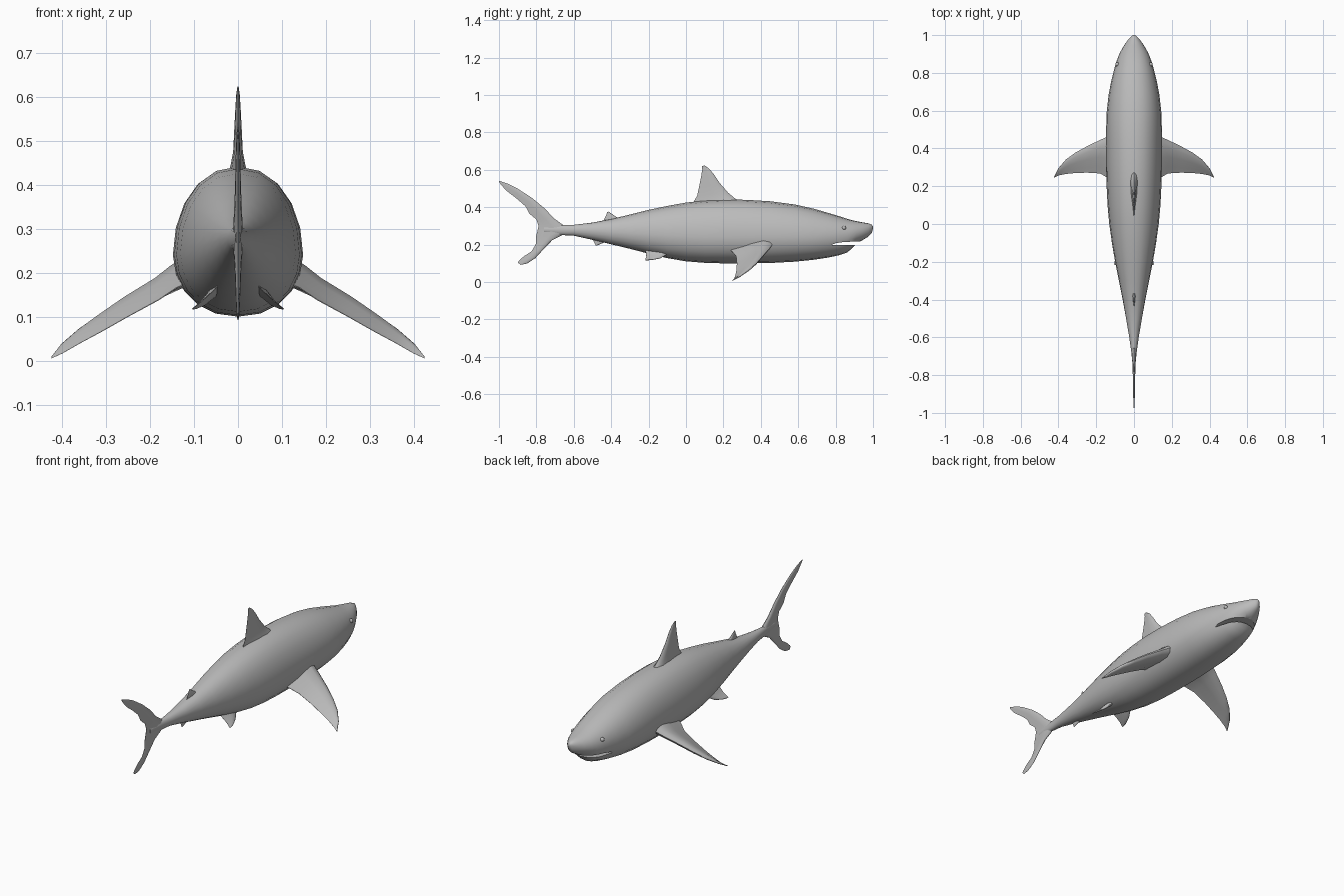
import bpy, math
from mathutils import Vector

if "Cube" in bpy.data.objects:
    bpy.data.objects.remove(bpy.data.objects["Cube"])

grey = bpy.data.materials.new("shark_grey")
grey.diffuse_color = (0.5, 0.5, 0.5, 1)
grey.use_nodes = True
grey.node_tree.nodes["Principled BSDF"].inputs["Base Color"].default_value = grey.diffuse_color


def make(name, verts, faces, angle=40):
    """Create a smooth shaded mesh object with outward normals."""
    me = bpy.data.meshes.new(name)
    me.from_pydata(verts, [], faces)
    ob = bpy.data.objects.new(name, me)
    bpy.context.collection.objects.link(ob)
    me.materials.append(grey)
    bpy.ops.object.select_all(action='DESELECT')
    ob.select_set(True)
    bpy.context.view_layer.objects.active = ob
    bpy.ops.object.mode_set(mode='EDIT')
    bpy.ops.mesh.select_all(action='SELECT')
    bpy.ops.mesh.normals_make_consistent(inside=False)
    bpy.ops.object.mode_set(mode='OBJECT')
    bpy.ops.object.shade_smooth_by_angle(angle=math.radians(angle))
    return ob


def loft(name, rings, angle=40):
    """Skin a list of equal closed rings and cap both ends."""
    n = len(rings[0])
    verts = [p for r in rings for p in r]
    faces = [(i * n + j, i * n + (j + 1) % n, (i + 1) * n + (j + 1) % n, (i + 1) * n + j)
             for i in range(len(rings) - 1) for j in range(n)]
    faces += [tuple(range(n)), tuple(range(len(verts) - n, len(verts)))]
    return make(name, verts, faces, angle)


def fin(name, sections, mirror=False):
    """Loft thin foil sections: (leading point, trailing point, thickness)."""
    foil = [(0, 0), (.06, .6), (.22, 1), (.5, .8), (.8, .3), (1, .04),
            (1, -.04), (.8, -.3), (.5, -.8), (.22, -1), (.06, -.6)]
    root, tip = sections[0], sections[-1]
    span = (Vector(tip[0]) + Vector(tip[1])) - (Vector(root[0]) + Vector(root[1]))
    rings = []
    for lead, trail, thick in sections:
        a, b = Vector(lead), Vector(trail)
        side = (b - a).cross(span).normalized() * thick / 2
        rings.append([a.lerp(b, t) + side * s for t, s in foil])
    ob = loft(name, rings, 60)
    if mirror:
        ob.modifiers.new("mirror", 'MIRROR')
    return ob


def flat(lead, trail, thick):
    """Fin section lying in the centre plane, points given as (y, z)."""
    return ((0, *lead), (0, *trail), thick)


# Body: y, half width, bottom z, widest z, top z
stations = [
    (-.76, .006, .265, .28, .295), (-.68, .014, .252, .278, .304), (-.60, .025, .248, .278, .306),
    (-.50, .042, .226, .275, .318), (-.40, .060, .202, .268, .337), (-.30, .080, .178, .262, .361),
    (-.20, .100, .152, .256, .386), (-.10, .117, .128, .25, .407), (0, .131, .111, .245, .425),
    (.10, .140, .103, .24, .436), (.20, .145, .100, .24, .441), (.32, .148, .100, .24, .440),
    (.45, .148, .102, .24, .432), (.58, .146, .109, .24, .415), (.68, .135, .119, .24, .393),
    (.76, .120, .131, .245, .370), (.82, .105, .144, .25, .352), (.86, .093, .157, .253, .339),
    (.885, .084, .178, .258, .332), (.91, .073, .205, .263, .326), (.945, .053, .225, .27, .319),
    (.975, .032, .243, .28, .314), (.993, .015, .262, .288, .307), (1.0, .004, .285, .291, .298)]
SIDES = 20
rings = []
for y, w, lo, mid, hi in stations:
    ring = []
    for k in range(SIDES):
        a = 2 * math.pi * k / SIDES
        c, s = math.cos(a), math.sin(a)
        x = w * math.copysign(abs(c) ** .92, c)
        h = (hi - mid) if s > 0 else (mid - lo)
        ring.append((x, y, mid + h * s))
    rings.append(ring)
body = loft("body", rings)

# Mouth: a thin curved wedge cut through the front of the head
slit = [(.775, .197), (.80, .208), (.84, .214), (.93, .218), (.93, .200), (.84, .197)]
cutter = loft("mouth_cutter", [[(x, y, z) for y, z in slit] for x in (-.2, .2)])
cutter.hide_render = True
cut = body.modifiers.new("mouth", 'BOOLEAN')
cut.object, cut.operation, cut.solver = cutter, 'DIFFERENCE', 'EXACT'
bpy.context.view_layer.objects.active = body
bpy.ops.object.select_all(action='DESELECT')
body.select_set(True)
bpy.ops.object.modifier_apply(modifier=cut.name)
bpy.data.objects.remove(cutter)
bpy.ops.object.shade_smooth_by_angle(angle=math.radians(40))

# Dorsal fin
fin("dorsal_fin", [
    flat((.31, .42), (.03, .41), .05), flat((.265, .445), (.045, .437), .034),
    flat((.225, .478), (.06, .462), .022), flat((.18, .53), (.07, .51), .017),
    flat((.15, .575), (.082, .57), .012), flat((.125, .605), (.087, .603), .008),
    flat((.10, .623), (.085, .62), .003)])

# Small second dorsal fin and anal fin
fin("rear_dorsal_fin", [
    flat((-.33, .325), (-.45, .315), .02), flat((-.375, .35), (-.437, .338), .012),
    flat((-.405, .37), (-.425, .362), .007), flat((-.415, .377), (-.421, .374), .002)])
fin("anal_fin", [
    flat((-.40, .235), (-.51, .245), .02), flat((-.435, .213), (-.497, .225), .012),
    flat((-.465, .200), (-.487, .205), .006), flat((-.478, .195), (-.484, .196), .002)])

# Tail fin: one sweep from the upper lobe tip to the lower lobe tip
fin("tail_fin", [
    flat((-1.0, .542), (-.995, .528), .003), flat((-.955, .527), (-.962, .490), .006),
    flat((-.90, .500), (-.905, .446), .009), flat((-.82, .447), (-.858, .405), .012),
    flat((-.755, .393), (-.838, .366), .014), flat((-.705, .340), (-.80, .335), .018),
    flat((-.65, .30), (-.788, .30), .022), flat((-.63, .278), (-.795, .27), .024),
    flat((-.66, .252), (-.803, .24), .021), flat((-.715, .224), (-.802, .205), .016),
    flat((-.765, .172), (-.825, .165), .012), flat((-.805, .128), (-.868, .137), .009),
    flat((-.85, .099), (-.893, .114), .006), flat((-.885, .092), (-.898, .104), .003)])

# Pectoral fins
fin("pectoral_fins", [
    ((.08, .50, .225), (.08, .22, .19), .08), ((.14, .462, .200), (.14, .245, .165), .055),
    ((.18, .445, .178), (.18, .268, .138), .042), ((.25, .411, .140), (.25, .272, .100), .034),
    ((.31, .378, .102), (.31, .270, .066), .027), ((.36, .342, .069), (.36, .265, .039), .019),
    ((.40, .295, .037), (.40, .257, .016), .011), ((.424, .248, .008), (.424, .244, .005), .003)], True)

# Pelvic fins
fin("pelvic_fins", [
    ((.03, -.04, .19), (.03, -.225, .19), .04), ((.055, -.09, .155), (.055, -.215, .160), .022),
    ((.08, -.135, .128), (.08, -.212, .137), .013), ((.097, -.178, .119), (.097, -.217, .123), .007),
    ((.104, -.208, .117), (.104, -.218, .117), .003)], True)

# Eyes
for side, name in ((1, "right_eye"), (-1, "left_eye")):
    bpy.ops.mesh.primitive_uv_sphere_add(segments=12, ring_count=8, radius=.011,
                                         location=(side * .088, .845, .29))
    eye = bpy.context.object
    eye.name = name
    eye.data.materials.append(grey)
    bpy.ops.object.shade_smooth()
